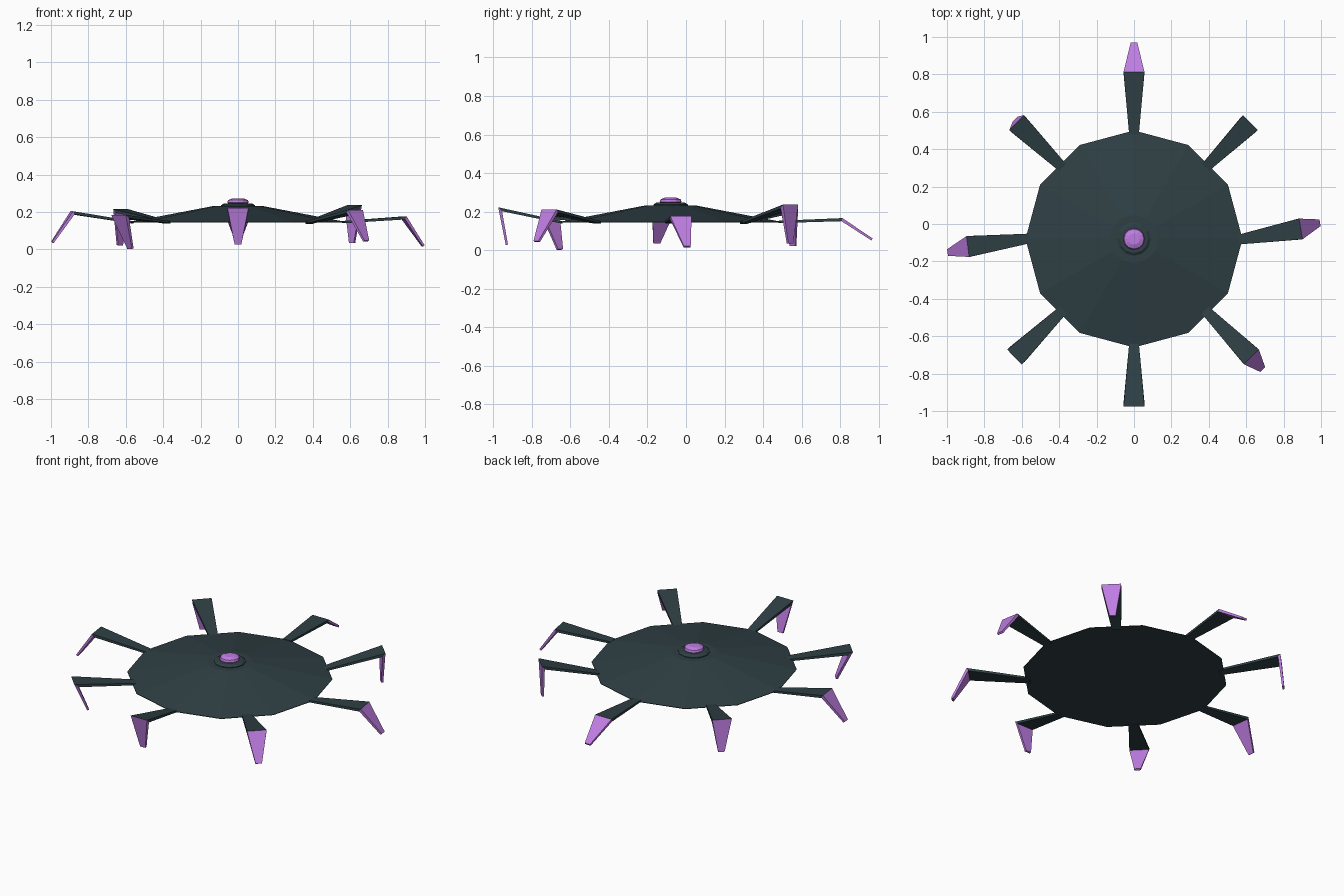
import bpy, bmesh, math
from mathutils import Vector

if "Cube" in bpy.data.objects:
    bpy.data.objects.remove(bpy.data.objects["Cube"])


def material(name, rgb):
    m = bpy.data.materials.new(name)
    m.diffuse_color = (*rgb, 1)
    m.use_nodes = True
    m.node_tree.nodes["Principled BSDF"].inputs["Base Color"].default_value = m.diffuse_color
    return m


DARK = material("dark slate", (0.028, 0.050, 0.058))
PURPLE = material("purple", (0.52, 0.205, 0.76))
CENTRE = Vector((0, -0.08, 0))


def finish(bm, name, mat):
    bmesh.ops.recalc_face_normals(bm, faces=bm.faces)
    me = bpy.data.meshes.new(name)
    bm.to_mesh(me)
    bm.free()
    me.materials.append(mat)
    ob = bpy.data.objects.new(name, me)
    bpy.context.collection.objects.link(ob)
    return ob


def lathe(name, profile, mat, sides=12):
    """Closed turned solid from (radius, z) rings."""
    bm = bmesh.new()
    rings = []
    for r, z in profile:
        rings.append([bm.verts.new(CENTRE + Vector((r * math.cos(a), r * math.sin(a), z)))
                      for a in (2 * math.pi * i / sides for i in range(sides))])
    for lo, hi in zip(rings, rings[1:]):
        for i in range(sides):
            j = (i + 1) % sides
            bm.faces.new((lo[i], lo[j], hi[j], hi[i]))
    bm.faces.new(rings[0][::-1])
    bm.faces.new(rings[-1])
    return finish(bm, name, mat)


def section(pos, side, normal, half_w, half_t):
    """Four corners of a flat limb section."""
    return [pos + side * half_w * a + normal * half_t * b
            for a, b in ((-1, -1), (1, -1), (1, 1), (-1, 1))]


def limb(name, s0, s1, mat):
    bm = bmesh.new()
    a, b = [bm.verts.new(p) for p in s0], [bm.verts.new(p) for p in s1]
    for i in range(4):
        j = (i + 1) % 4
        bm.faces.new((a[i], a[j], b[j], b[i]))
    bm.faces.new(a[::-1])
    bm.faces.new(b)
    finish(bm, name, mat)


# Shallow cone body, collar and eye dome
lathe("body", [(0.58, 0.143), (0.58, 0.146), (0.13, 0.232)], DARK)
lathe("eye_collar", [(0.09, 0.228), (0.09, 0.236), (0.075, 0.246)], DARK)
lathe("eye_dome", [(0.045, 0.24), (0.057, 0.250), (0.053, 0.263), (0.03, 0.272)], PURPLE)

# Legs: name, root angle, knee, claw tip
LEGS = [
    ("right", 0, (0.888, -0.027, 0.168), (0.99, 0.006, 0.018)),
    ("back_right", 45, (0.617, 0.537, 0.226), (0.61, 0.54, 0.035)),
    ("back", 90, (0, 0.81, 0.158), (0, 0.966, 0.055)),
    ("back_left", 135, (-0.623, 0.537, 0.206), (-0.632, 0.556, 0.022)),
    ("left", 180, (-0.885, -0.12, 0.195), (-0.992, -0.152, 0.038)),
    ("front_left", 225, (-0.63, -0.703, 0.175), (-0.575, -0.655, 0.004)),
    ("front", 270, (0, -0.965, 0.212), (0, -0.93, 0.027)),
    ("front_right", 315, (0.625, -0.708, 0.202), (0.685, -0.775, 0.045)),
]
UP = Vector((0, 0, 1))
for name, deg, knee, tip in LEGS:
    a = math.radians(deg)
    knee, tip = Vector(knee), Vector(tip)
    r = 0.58 if deg % 90 == 0 else 0.555
    root = CENTRE + Vector((math.cos(a) * r, math.sin(a) * r, 0.147))
    d1, d2 = (knee - root).normalized(), (tip - knee).normalized()
    side = d1.cross(UP).normalized()
    n1, n2 = side.cross(d1), side.cross(d2).normalized()
    mitre = (n1 + n2).normalized()
    k = section(knee, side, mitre, 0.056, 0.008 / mitre.dot(n1))
    # run the root slightly into the body
    limb(name + "_leg", section(root - d1 * 0.02, side, n1, 0.026, 0.006), k, DARK)
    limb(name + "_claw", k, section(tip, side, n2, 0.018, 0.006), PURPLE)
